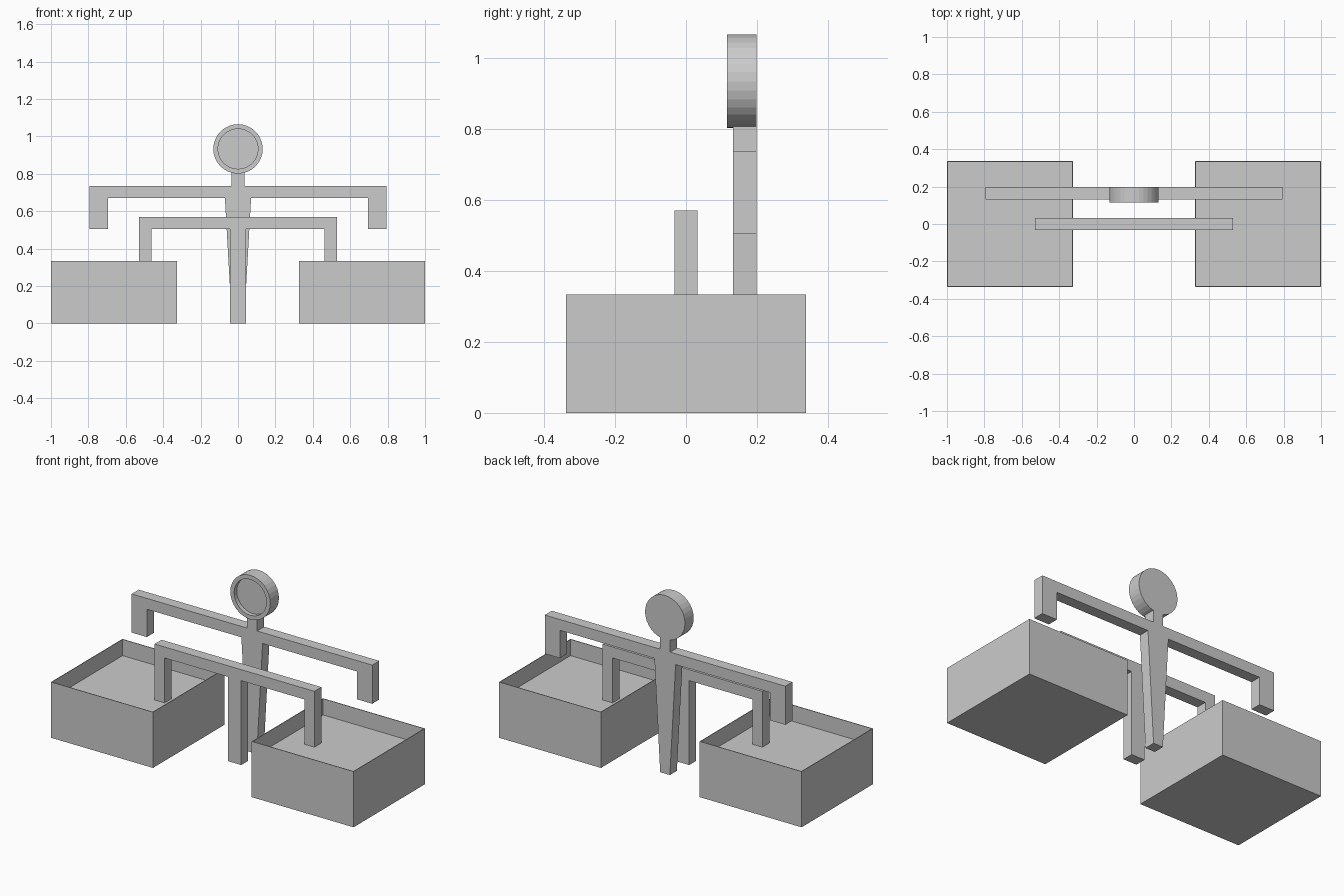
import bpy, bmesh, math

if "Cube" in bpy.data.objects:
    bpy.data.objects.remove(bpy.data.objects["Cube"])


def finish(name, bm):
    bmesh.ops.recalc_face_normals(bm, faces=bm.faces)
    me = bpy.data.meshes.new(name)
    bm.to_mesh(me)
    bm.free()
    ob = bpy.data.objects.new(name, me)
    bpy.context.collection.objects.link(ob)
    return ob


def symmetric_plate(name, half, y0, y1):
    """Extrude an x/z outline, given as its right half, along y."""
    outline = half + [(-x, z) for x, z in reversed(half)]
    bm = bmesh.new()
    face = bm.faces.new([bm.verts.new((x, y0, z)) for x, z in outline])
    out = bmesh.ops.extrude_face_region(bm, geom=[face])
    verts = [g for g in out["geom"] if isinstance(g, bmesh.types.BMVert)]
    bmesh.ops.translate(bm, verts=verts, vec=(0, y1 - y0, 0))
    return finish(name, bm)


def recess(bm, face, thickness, move):
    """Inset a face and push it inward to leave a rim."""
    bmesh.ops.inset_region(bm, faces=[face], thickness=thickness)
    out = bmesh.ops.extrude_discrete_faces(bm, faces=[face])
    bmesh.ops.translate(bm, verts=out["faces"][0].verts, vec=move)


# Two shallow open trays
SIZE, HEIGHT, FLOOR = 0.674, 0.333, 0.236
for side, sx in (("left", -1), ("right", 1)):
    bm = bmesh.new()
    bmesh.ops.create_cube(bm, size=1)
    bmesh.ops.scale(bm, verts=bm.verts, vec=(SIZE, SIZE, HEIGHT))
    bmesh.ops.translate(bm, verts=bm.verts,
                        vec=(sx * (1 - SIZE / 2), 0, HEIGHT / 2))
    bm.normal_update()
    top = max(bm.faces, key=lambda f: f.calc_center_median().z)
    recess(bm, top, 0.006, (0, 0, FLOOR - HEIGHT))
    finish(side + "_tray", bm)

# Front beam with centre post and legs standing in the trays
symmetric_plate("front_beam", [
    (0.528, 0.57), (0.528, FLOOR), (0.462, FLOOR), (0.462, 0.504),
    (0.044, 0.504), (0.044, 0)], -0.033, 0.033)

# Rear beam with tapered post, short hooks and neck
symmetric_plate("rear_beam", [
    (0.034, 0.82), (0.034, 0.735), (0.795, 0.735), (0.795, 0.504),
    (0.695, 0.504), (0.695, 0.67), (0.07, 0.67), (0.032, 0)],
    0.132, 0.198)

# Round dial with a recessed front face
R, DEPTH, N = 0.132, 0.082, 32
bm = bmesh.new()
rim = [bm.verts.new((R * math.cos(a), 0.116, 0.933 + R * math.sin(a)))
       for a in (2 * math.pi * i / N for i in range(N))]
front = bm.faces.new(rim)
out = bmesh.ops.extrude_face_region(bm, geom=[front], use_keep_orig=True)
verts = [g for g in out["geom"] if isinstance(g, bmesh.types.BMVert)]
bmesh.ops.translate(bm, verts=verts, vec=(0, DEPTH, 0))
bmesh.ops.recalc_face_normals(bm, faces=bm.faces)
bm.normal_update()
front = min((f for f in bm.faces if len(f.verts) == N),
            key=lambda f: f.calc_center_median().y)
recess(bm, front, 0.025, (0, 0.025, 0))
finish("dial", bm)
